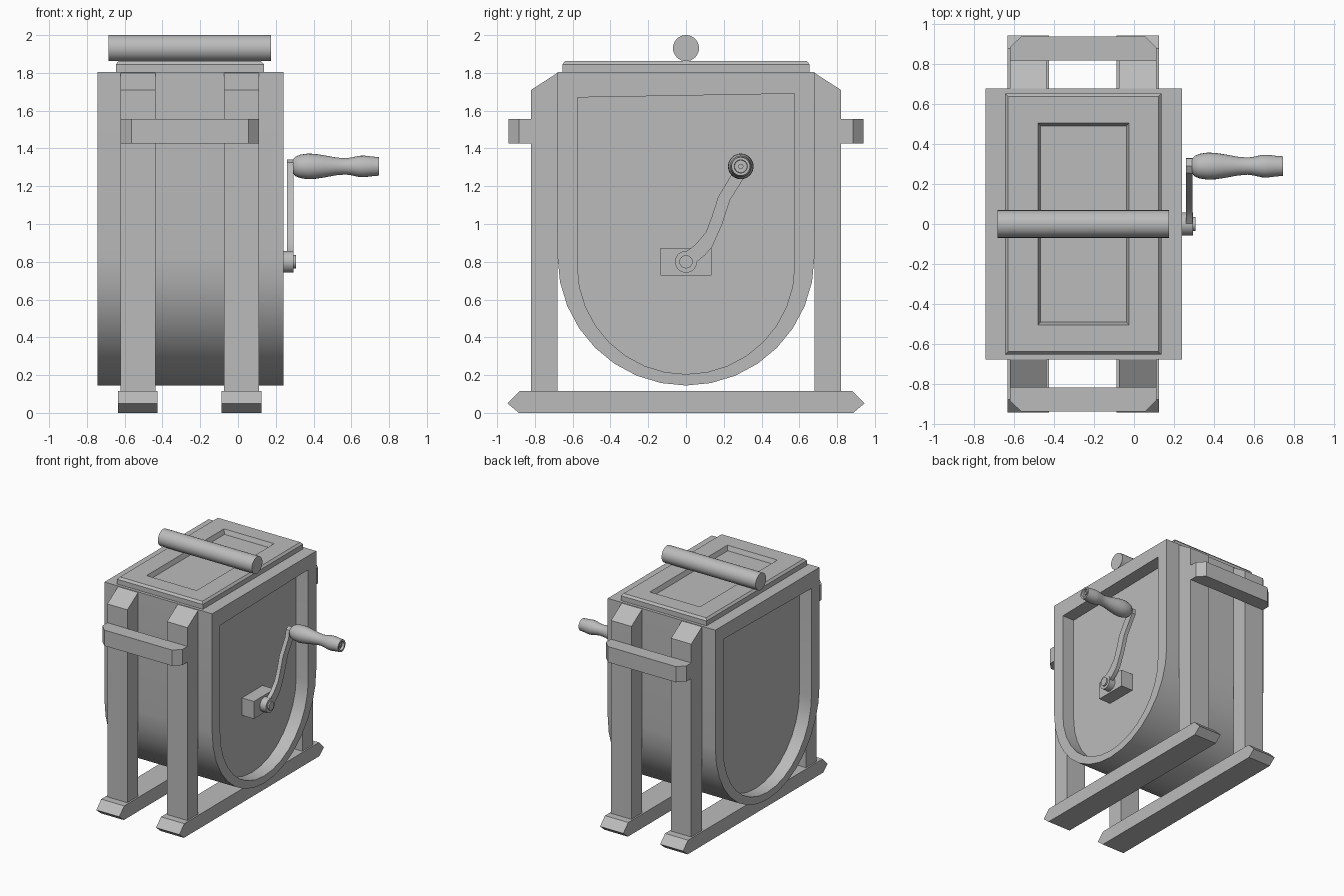
import bpy, bmesh, math

if "Cube" in bpy.data.objects:
    bpy.data.objects.remove(bpy.data.objects["Cube"])

grey = bpy.data.materials.new("plain_grey")
grey.diffuse_color = (0.5, 0.5, 0.5, 1)
grey.use_nodes = True
grey.node_tree.nodes["Principled BSDF"].inputs["Base Color"].default_value = grey.diffuse_color


def loft(name, loops):
    """Skin equal-length loops in order and cap both ends."""
    bm = bmesh.new()
    rings = [[bm.verts.new(p) for p in loop] for loop in loops]
    for a, b in zip(rings, rings[1:]):
        for i in range(len(a)):
            j = (i + 1) % len(a)
            bm.faces.new((a[i], a[j], b[j], b[i]))
    bm.faces.new(rings[0])
    bm.faces.new(rings[-1])
    bmesh.ops.recalc_face_normals(bm, faces=bm.faces)
    mesh = bpy.data.meshes.new(name)
    bm.to_mesh(mesh)
    bm.free()
    mesh.materials.append(grey)
    obj = bpy.data.objects.new(name, mesh)
    bpy.context.collection.objects.link(obj)
    bpy.ops.object.select_all(action='DESELECT')
    obj.select_set(True)
    bpy.context.view_layer.objects.active = obj
    bpy.ops.object.shade_smooth_by_angle(angle=math.radians(32))
    return obj


def at_x(x, pts):
    return [(x, y, z) for y, z in pts]


def at_z(z, pts):
    return [(x, y, z) for x, y in pts]


def rect(x0, x1, y0, y1):
    return [(x0, y0), (x1, y0), (x1, y1), (x0, y1)]


def lathe(name, cy, cz, profile, n=24):
    """Turn (x, radius) pairs about a line parallel to x."""
    ang = [2 * math.pi * i / n for i in range(n)]
    return loft(name, [at_x(x, [(cy + r * math.cos(a), cz + r * math.sin(a)) for a in ang])
                       for x, r in profile])


def u_shape(r, centre, top_left, top_right, n=16):
    arc = [(-r * math.cos(math.pi * i / n), centre - r * math.sin(math.pi * i / n))
           for i in range(n + 1)]
    return [(-r, top_left)] + arc + [(r, top_right)]


# Round-bottomed drum with a recessed panel at each end
outer = u_shape(0.68, 0.825, 1.805, 1.805)
inner = u_shape(0.575, 0.78, 1.67, 1.69)
loft("drum", [at_x(-0.635, inner), at_x(-0.745, inner), at_x(-0.745, outer),
              at_x(0.24, outer), at_x(0.24, inner), at_x(0.13, inner)])


# Lid with bevelled rim and sunken centre
def lid_loop(z, inset):
    return at_z(z, rect(-0.647 + inset, 0.137 - inset, -0.655 + inset, 0.655 - inset))


def sunk_loop(z, inset):
    return at_z(z, rect(-0.482 + inset, -0.024 - inset, -0.506 + inset, 0.506 - inset))


loft("lid", [lid_loop(1.80, 0), lid_loop(1.845, 0), lid_loop(1.862, 0.015),
             sunk_loop(1.862, 0), sunk_loop(1.825, 0.014)])

# Round bar above the lid
lathe("lid_handle", 0, 1.931, [(-0.685, 0.069), (0.175, 0.069)], 32)

# Legs and feet
foot = [(-0.945, 0.05), (-0.88, 0.115), (0.88, 0.115), (0.945, 0.05),
        (0.885, 0.0), (-0.885, 0.0)]
for label, x0, x1 in (("left", -0.622, -0.438), ("right", -0.075, 0.112)):
    loft("foot_" + label, [at_x(x0 - 0.013, foot), at_x(x1 + 0.013, foot)])
    for end, s in (("front", -1), ("back", 1)):
        leg = [(s * 0.68, 0.11), (s * 0.82, 0.11), (s * 0.82, 1.71), (s * 0.68, 1.80)]
        loft(f"{end}_leg_{label}", [at_x(x0, leg), at_x(x1, leg)])

# Carrying rails with clipped corners
for end, s in (("front", -1), ("back", 1)):
    rail = [(-0.622, s * 0.82), (0.112, s * 0.82), (0.112, s * 0.885),
            (0.055, s * 0.94), (-0.565, s * 0.94), (-0.622, s * 0.885)]
    loft(end + "_rail", [at_z(1.425, rail), at_z(1.555, rail)])

# Crank bearing block, hub and axle pin
block = [(-0.135, 0.728), (0.135, 0.728), (0.135, 0.872), (-0.135, 0.872)]
loft("bearing_block", [at_x(0.125, block), at_x(0.24, block)])
lathe("crank_hub", 0, 0.8, [(0.235, 0.058), (0.295, 0.058)])
lathe("axle_pin", 0, 0.8, [(0.24, 0.035), (0.307, 0.035)])

# Curved crank arm
arm = [(0.0, 0.855), (0.03, 0.875), (0.058, 0.90), (0.106, 0.958), (0.137, 1.04),
       (0.17, 1.143), (0.243, 1.265), (0.255, 1.325), (0.29, 1.342), (0.327, 1.32),
       (0.33, 1.275), (0.30, 1.233), (0.233, 1.127), (0.19, 0.995), (0.138, 0.878),
       (0.10, 0.835), (0.058, 0.80), (0.0, 0.78)]
loft("crank_arm", [at_x(0.26, arm), at_x(0.293, arm)])

# Turned grip with a hollow end and its pin
lathe("crank_grip", 0.29, 1.305, [
    (0.29, 0.036), (0.305, 0.052), (0.33, 0.062), (0.37, 0.068), (0.41, 0.066),
    (0.46, 0.058), (0.52, 0.047), (0.57, 0.043), (0.60, 0.047), (0.64, 0.056),
    (0.67, 0.057), (0.71, 0.052), (0.746, 0.049), (0.746, 0.035), (0.725, 0.033)])
lathe("grip_pin", 0.29, 1.305, [(0.72, 0.014), (0.74, 0.014)], 12)
